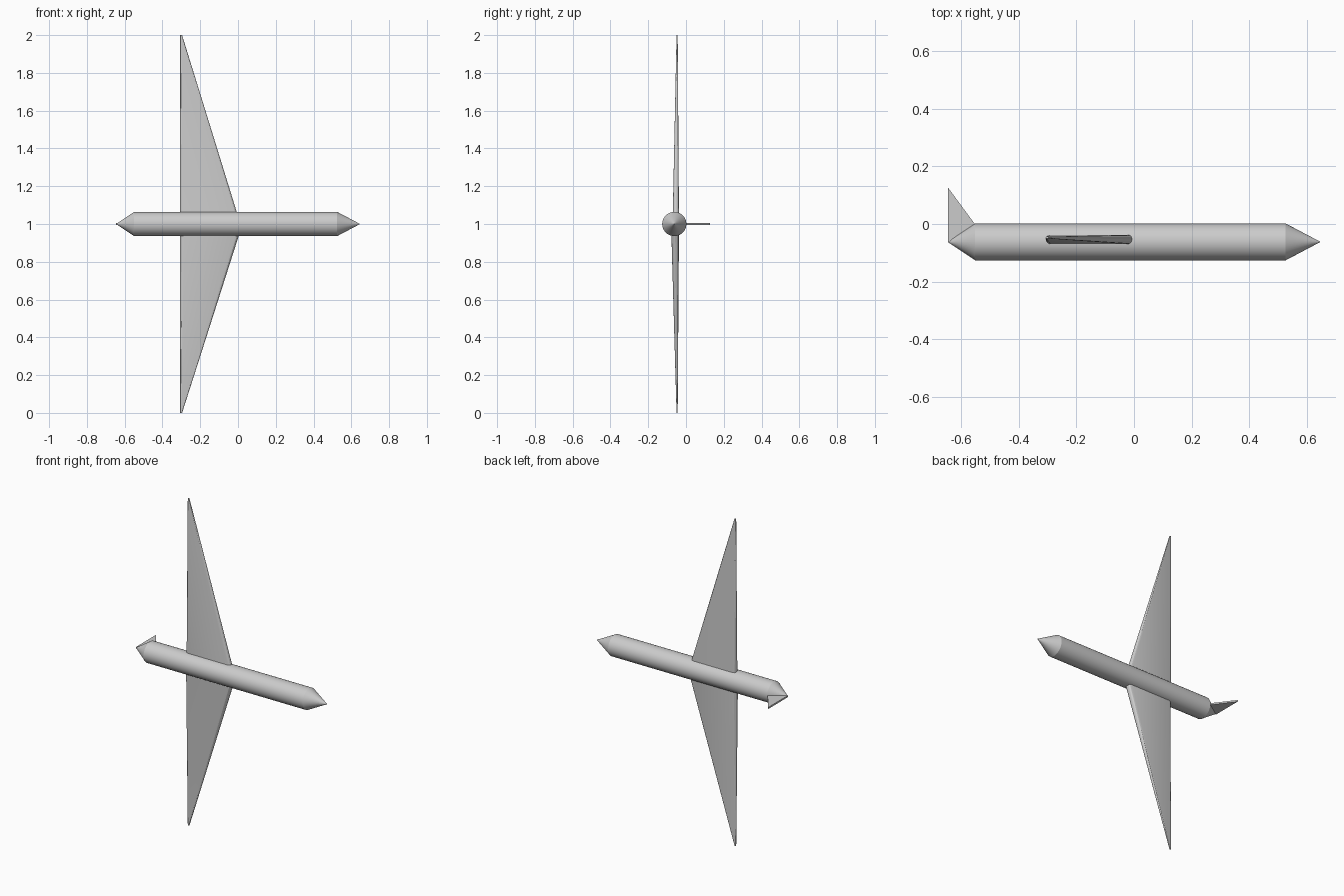
import bpy, bmesh, math

cube = bpy.data.objects.get("Cube")
if cube:
    bpy.data.objects.remove(cube, do_unlink=True)

AXIS_Y, AXIS_Z, R = -0.062, 1.0, 0.064

grey = bpy.data.materials.new("light grey")
grey.use_nodes = True
colour = (0.6, 0.6, 0.6, 1)
grey.diffuse_color = colour
grey.node_tree.nodes["Principled BSDF"].inputs["Base Color"].default_value = colour


def loft(name, rings, smooth=25):
    """Skin a list of equal-length rings and cap both ends."""
    bm = bmesh.new()
    rows = [[bm.verts.new(p) for p in ring] for ring in rings]
    n = len(rows[0])
    for a, b in zip(rows, rows[1:]):
        for i in range(n):
            j = (i + 1) % n
            bm.faces.new((a[i], a[j], b[j], b[i]))
    bm.faces.new(rows[0])
    bm.faces.new(rows[-1])
    bmesh.ops.remove_doubles(bm, verts=bm.verts, dist=1e-5)
    bmesh.ops.recalc_face_normals(bm, faces=bm.faces)
    mesh = bpy.data.meshes.new(name)
    bm.to_mesh(mesh)
    bm.free()
    mesh.materials.append(grey)
    obj = bpy.data.objects.new(name, mesh)
    bpy.context.collection.objects.link(obj)
    bpy.ops.object.select_all(action='DESELECT')
    obj.select_set(True)
    bpy.context.view_layer.objects.active = obj
    if smooth:
        bpy.ops.object.shade_smooth_by_angle(angle=math.radians(smooth))
    return obj


def circle(x, r, n=48):
    return [(x, AXIS_Y + r * math.cos(2 * math.pi * i / n),
             AXIS_Z + r * math.sin(2 * math.pi * i / n)) for i in range(n)]


def wing_section(z, x0, x1, y, t, n=6):
    """Flat section with rounded leading and trailing edges."""
    r = t / 2
    pts = []
    for cx, start in ((x1 - r, -90), (x0 + r, 90)):
        for i in range(n + 1):
            a = math.radians(start + 180 * i / n)
            pts.append((cx + r * math.cos(a), y + r * math.sin(a), z))
    return pts


# Tube body with a long nose cone and a shorter tail cone
loft("fuselage", [circle(-0.55, R), circle(0.525, R)])
loft("nose_cone", [circle(0.525, R), circle(0.645, 0.0008)])
loft("tail_cone", [circle(-0.55, R), circle(-0.645, 0.0008)])

# Tapered triangular wings; the lower one is slightly thicker at its root
for name, side, lead, thick in (("upper_wing", 1, 0.013, 0.034),
                                ("lower_wing", -1, 0.024, 0.042)):
    loft(name, [wing_section(AXIS_Z, -0.306, lead, -0.037 - thick / 2, thick),
                wing_section(AXIS_Z + side, -0.306, -0.296, -0.047, 0.006)])

# Thin swept tail fin
outline = [(-0.645, 0.127), (-0.645, AXIS_Y), (-0.55, AXIS_Y), (-0.55, -0.002)]
loft("tail_fin", [[(x, y, AXIS_Z + z) for x, y in outline]
                  for z in (-0.005, 0.005)], smooth=0)
